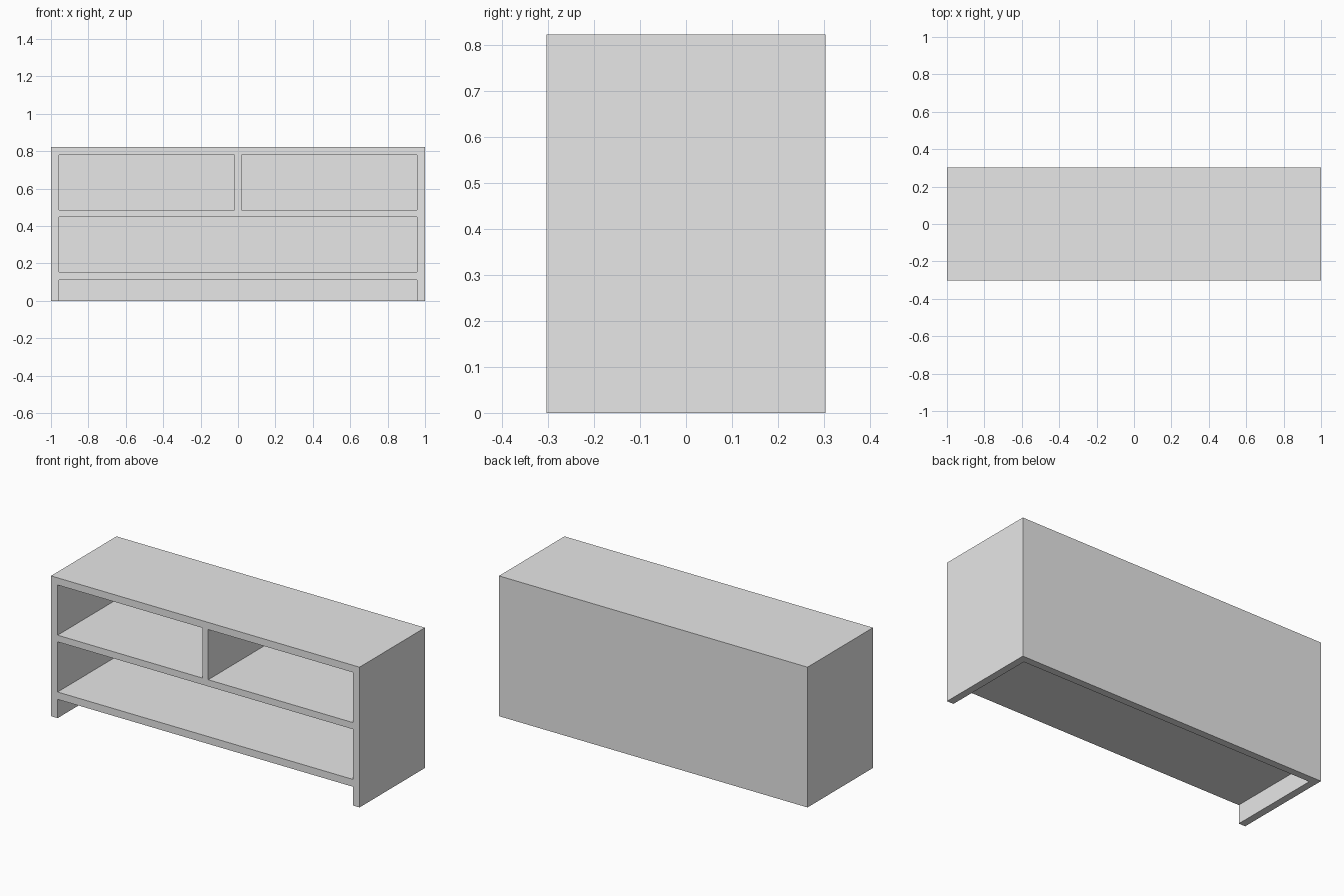
import bpy

if "Cube" in bpy.data.objects:
    bpy.data.objects.remove(bpy.data.objects["Cube"], do_unlink=True)

WIDTH, DEPTH, HEIGHT = 2.0, 0.606, 0.822
BOARD = 0.043                       # side, top and back thickness
INNER = WIDTH / 2 - BOARD           # inner face of the side boards
DIVIDER = 0.019                     # half thickness of the upright divider
FRONT, BACK = -DEPTH / 2, DEPTH / 2

grey = bpy.data.materials.new("plain_grey")
grey.use_nodes = True
grey.diffuse_color = (0.8, 0.8, 0.8, 1)
grey.node_tree.nodes["Principled BSDF"].inputs["Base Color"].default_value = (0.8, 0.8, 0.8, 1)


def box(name, low, high):
    """Axis-aligned box between two corners."""
    centre = [(a + b) / 2 for a, b in zip(low, high)]
    bpy.ops.mesh.primitive_cube_add(size=1, location=centre)
    obj = bpy.context.object
    obj.name = name
    obj.scale = [b - a for a, b in zip(low, high)]
    bpy.ops.object.transform_apply(location=True, rotation=False, scale=True)
    obj.data.materials.append(grey)
    return obj


# Solid cabinet body, hollowed out below
cabinet = box("cabinet_body", (-WIDTH / 2, FRONT, 0), (WIDTH / 2, BACK, HEIGHT))

# Open compartments: x range and z range
openings = {
    "upper_right_opening": (-INNER, -DIVIDER, 0.486, 0.78),
    "upper_left_opening": (DIVIDER, INNER, 0.486, 0.78),
    "lower_opening": (-INNER, INNER, 0.153, 0.447),
    "plinth_opening": (-INNER, INNER, -0.1, 0.11),
}

for name, (x0, x1, z0, z1) in openings.items():
    cutter = box(name, (x0, FRONT - 0.1, z0), (x1, BACK - BOARD, z1))
    cutter.hide_render = True
    cut = cabinet.modifiers.new(name, "BOOLEAN")
    cut.operation = "DIFFERENCE"
    cut.solver = "EXACT"
    cut.object = cutter
    bpy.context.view_layer.objects.active = cabinet
    bpy.ops.object.modifier_apply(modifier=name)
    bpy.data.objects.remove(cutter, do_unlink=True)
